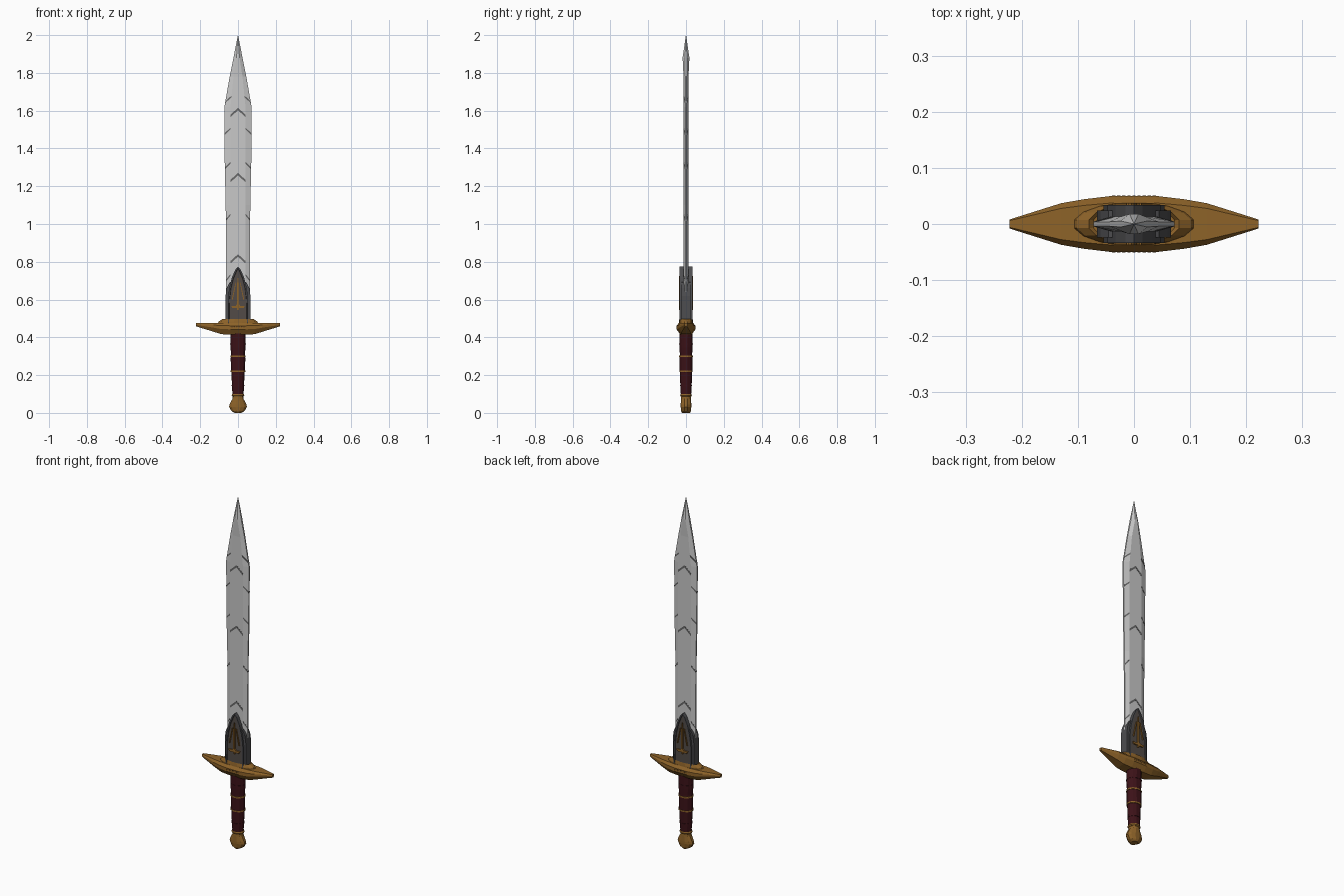
import bpy, bmesh, math

if "Cube" in bpy.data.objects:
    bpy.data.objects.remove(bpy.data.objects["Cube"])


def material(name, r, g, b):
    m = bpy.data.materials.new(name)
    m.diffuse_color = (r, g, b, 1)
    m.use_nodes = True
    m.node_tree.nodes["Principled BSDF"].inputs["Base Color"].default_value = m.diffuse_color
    return m


STEEL = material("light steel", 0.58, 0.58, 0.58)
ETCH = material("etched grey", 0.14, 0.14, 0.14)
GOLD = material("aged gold", 0.27, 0.125, 0.022)
DARKGOLD = material("dark bronze", 0.10, 0.045, 0.01)
IRON = material("dark iron", 0.075, 0.075, 0.08)
PANEL = material("brown iron", 0.085, 0.07, 0.063)
LEATHER = material("dark red leather", 0.045, 0.006, 0.009)


def finish(name, bm, *mats):
    bmesh.ops.recalc_face_normals(bm, faces=bm.faces)
    me = bpy.data.meshes.new(name)
    bm.to_mesh(me)
    bm.free()
    for m in mats:
        me.materials.append(m)
    ob = bpy.data.objects.new(name, me)
    bpy.context.collection.objects.link(ob)
    return ob


def add_loft(bm, rings):
    """Skin a list of equal-length point rings and cap both ends."""
    vs = [[bm.verts.new(p) for p in r] for r in rings]
    n = len(vs[0])
    for a, b in zip(vs, vs[1:]):
        for i in range(n):
            j = (i + 1) % n
            bm.faces.new((a[i], a[j], b[j], b[i]))
    return bm.faces.new(vs[0]), bm.faces.new(vs[-1])


def oval_loft(name, sections, mat, n=12):
    """sections: (z, x radius, y radius)"""
    bm = bmesh.new()
    add_loft(bm, [[(rx * math.cos((i + .5) * math.tau / n), ry * math.sin((i + .5) * math.tau / n), z)
                   for i in range(n)] for z, rx, ry in sections])
    return finish(name, bm, mat)


def mirrored(half):
    """Right half of an outline (bottom to top) -> closed symmetric outline."""
    return half + [(-x, z) for x, z in reversed(half) if x > 0]


def add_prism(bm, pts, y0, y1):
    return add_loft(bm, [[(x, y, z) for x, z in pts] for y in (y0, y1)])


# Blade: z, half width, half width of the flat, half thickness
BLADE = [(0.45, .062, .040, .013), (1.10, .065, .040, .013), (1.30, .070, .040, .013),
         (1.62, .072, .040, .013), (1.78, .044, .024, .013), (1.88, .024, .008, .018),
         (2.00, .0006, .0002, .0006)]


def blade_at(z):
    for a, b in zip(BLADE, BLADE[1:]):
        if a[0] <= z <= b[0]:
            f = (z - a[0]) / (b[0] - a[0])
            return [p + (q - p) * f for p, q in zip(a, b)][1:]


bm = bmesh.new()
rings = []
for z, w, c, t in BLADE:
    e = t * .3
    rings.append([(w, -e, z), (w, e, z), (c, t, z), (-c, t, z),
                  (-w, e, z), (-w, -e, z), (-c, -t, z), (c, -t, z)])
add_loft(bm, rings)
finish("blade", bm, STEEL)

# Etched lines: chevrons on the flat, slanted strokes on the bevels
bm = bmesh.new()


def etch(u0, z0, u1, z1, h, sx, sy):
    """u 0..1 spans the flat, 1..2 spans the bevel"""
    base = []
    for u, z in ((u0, z0), (u1, z1), (u1, z1 - h), (u0, z0 - h)):
        w, c, t = blade_at(z)
        x = c * u if u <= 1 else c + (w - c) * (u - 1)
        y = t if u <= 1 else t + (t * .3 - t) * (u - 1)
        base.append((x * sx, y, z))
    add_loft(bm, [[(x, sy * (y + d), z) for x, y, z in base] for d in (-.0006, .0008)])


for sx in (-1, 1):
    for sy in (-1, 1):
        for z in (1.615, 1.27, 0.84):
            etch(0, z, 1, z - .036, .013, sx, sy)
        for z in (1.68, 1.51, 1.33, 1.055, 0.735):
            etch(1, z, 2, z - .03, .010, sx, sy)
finish("blade_etching", bm, ETCH)

# Blade sleeve with lower side plates
bm = bmesh.new()
add_prism(bm, mirrored([(.066, .465), (.066, .62), (.060, .66), (.045, .69), (0, .71)]), -.024, .024)
finish("sleeve_sides", bm, IRON)

# Pointed arch plates, with a recessed panel on front and back
bm = bmesh.new()
arch = mirrored([(.054, .465), (.054, .60), (.047, .66), (.033, .715), (.015, .757), (0, .775)])
caps = add_prism(bm, arch, -.034, .034)
bmesh.ops.recalc_face_normals(bm, faces=bm.faces)
bmesh.ops.inset_individual(bm, faces=list(caps), thickness=.008, depth=0)
inner = [f for f in bm.faces if len(f.verts) > 4]
bmesh.ops.inset_individual(bm, faces=inner, thickness=.002, depth=-.004)
for f in bm.faces:
    if len(f.verts) > 4:
        f.material_index = 1
finish("sleeve_arch", bm, IRON, PANEL)

# Gold emblem on each panel
bm = bmesh.new()
for s in (-1, 1):
    y0, y1 = s * .029, s * .037
    add_prism(bm, mirrored([(.004, .545), (.005, .68), (0, .725)]), y0, y1)
    add_prism(bm, mirrored([(.030, .555), (.036, .567), (.012, .567), (0, .580)]), y0, y1)
    for k in (-1, 1):
        add_prism(bm, [(k * .028, .60), (k * .033, .60), (k * .013, .69), (k * .010, .69)], y0, y1)
finish("sleeve_emblem", bm, GOLD)

# Crossguard: stations along x with an eight-sided section
half = [(.04, .477, .414, .050), (.09, .477, .417, .044), (.13, .477, .430, .037), (.222, .475, .458, .008)]
bm = bmesh.new()
rings = []
for x, top, bot, y in [(-a, *r) for a, *r in reversed(half)] + half:
    h = top - bot
    sec = [(.75, top), (1, top - .25 * h), (1, top - .55 * h), (.6, bot)]
    rings.append([(x, y * k, z) for k, z in sec] + [(x, -y * k, z) for k, z in reversed(sec)])
add_loft(bm, rings)
finish("crossguard", bm, GOLD)

# Collar around the base of the sleeve
oval_loft("guard_collar", [(.474, .110, .039), (.484, .104, .038), (.498, .082, .036), (.490, .074, .034)], GOLD, 16)

# Small dark ornaments on the guard faces
bm = bmesh.new()
for s in (-1, 1):
    for i in range(-4, 5):
        x = i * .009
        add_prism(bm, [(x - .003, .459), (x + .003, .459), (x, .450)], s * .047, s * .0512)
finish("guard_studs", bm, DARKGOLD)

# Grip with thin gold bands
oval_loft("grip", [(.09, .030, .028), (.14, .033, .031), (.215, .036, .033), (.225, .039, .035),
                   (.29, .040, .035), (.31, .038, .034), (.345, .041, .035), (.42, .041, .036)], LEATHER)
for i, (z, rx, ry) in enumerate([(.30, .042, .037), (.22, .041, .036)]):
    oval_loft(f"grip_band_{i + 1}", [(z - .004, rx, ry), (z + .004, rx, ry)], GOLD)
for i, (z, rx, ry) in enumerate([(.365, .0425, .037), (.145, .035, .033)]):
    oval_loft(f"grip_wrap_{i + 1}", [(z - .003, rx, ry), (z + .003, rx, ry)], LEATHER)

# Flared pommel and its ring
oval_loft("pommel_ring", [(.086, .031, .029), (.092, .035, .032), (.100, .031, .030)], GOLD)
oval_loft("pommel", [(0, .018, .022), (.010, .036, .027), (.032, .049, .029), (.045, .046, .029),
                     (.075, .030, .028), (.09, .028, .027)], GOLD)
